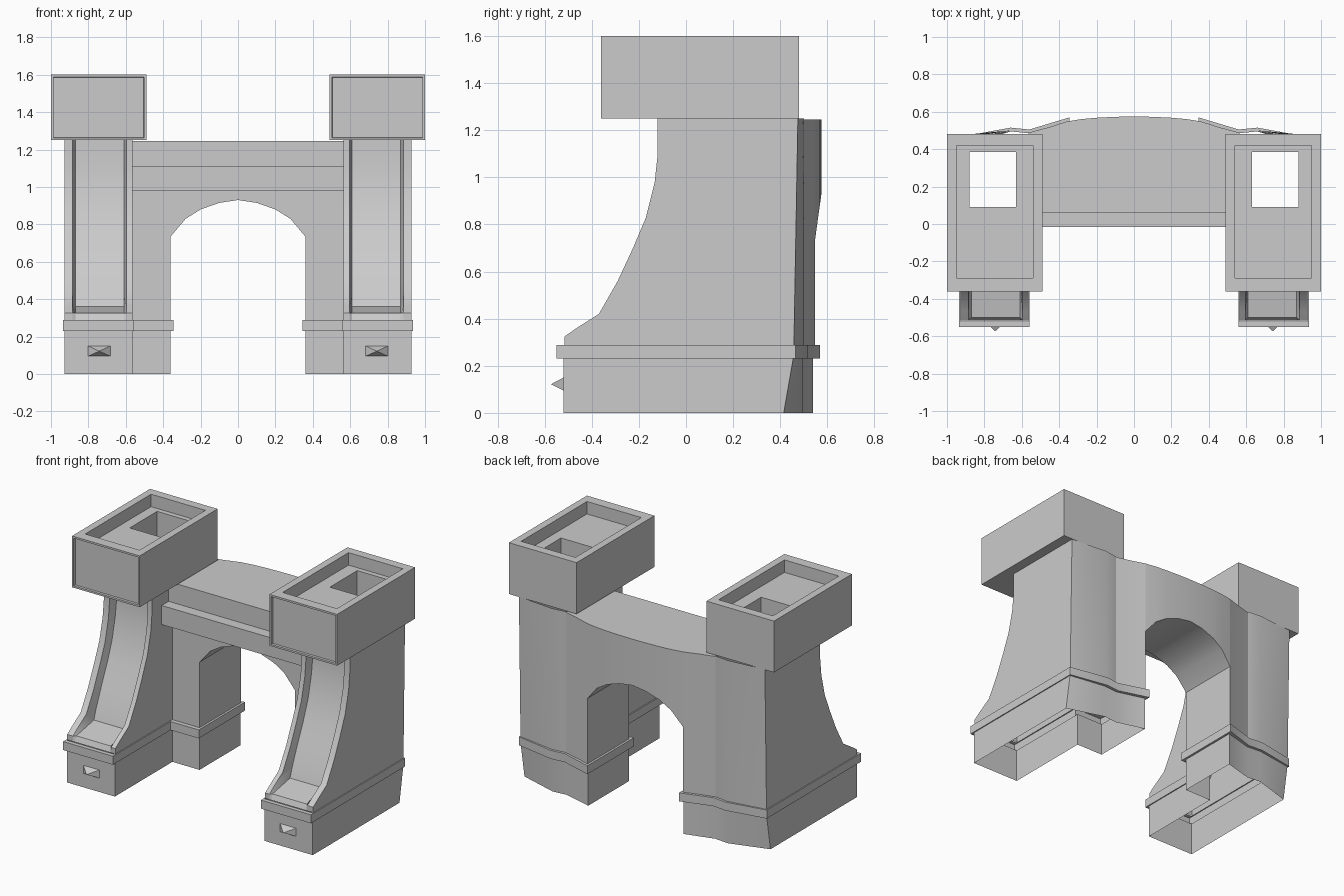
import bpy, bmesh
from math import radians

if "Cube" in bpy.data.objects:
    bpy.data.objects.remove(bpy.data.objects["Cube"])


def loft(name, loops, close=False, panel=False, cap=False):
    """Skin equal-length point loops in order, then mirror the part across x = 0."""
    bm = bmesh.new()
    rings = [[bm.verts.new(p) for p in loop] for loop in loops]
    n = len(rings[0])
    pairs = list(zip(rings, rings[1:])) + ([(rings[-1], rings[0])] if close else [])
    faces = []
    for a, b in pairs:
        for i in range(n):
            j = (i + 1) % n
            faces.append(bm.faces.new((a[i], a[j], b[j], b[i])))
    if cap:
        bm.faces.new(rings[-1])
    bm.normal_update()
    flat = [f for f in bm.faces if f.calc_area() < 1e-6]
    bmesh.ops.delete(bm, geom=flat, context='FACES')
    bmesh.ops.remove_doubles(bm, verts=bm.verts[:], dist=1e-5)
    bmesh.ops.recalc_face_normals(bm, faces=bm.faces[:])
    if panel:  # sunken panel on the front face
        front = min(bm.faces, key=lambda f: f.calc_center_median().y)
        bmesh.ops.inset_individual(bm, faces=[front], thickness=0.018, depth=0)
        bmesh.ops.inset_individual(bm, faces=[front], thickness=0.002, depth=-0.015)
    me = bpy.data.meshes.new(name)
    bm.to_mesh(me)
    bm.free()
    ob = bpy.data.objects.new(name, me)
    bpy.context.collection.objects.link(ob)
    ob.modifiers.new("mirror", 'MIRROR')
    bpy.ops.object.select_all(action='DESELECT')
    ob.select_set(True)
    bpy.context.view_layer.objects.active = ob
    bpy.ops.object.shade_smooth_by_angle(angle=radians(28))
    return ob


def rect(x0, x1, y0, y1, z):
    return [(x0, y0, z), (x1, y0, z), (x1, y1, z), (x0, y1, z)]


# L-shaped plinth under pillar and arch jamb, with a projecting band, open below
plan = [(.565, -.52), (.928, -.52), (.928, .455), (.66, .495), (.56, .485),
        (.36, .54), (.36, .10), (.565, .10)]
push = [(-.007, -.03), (.007, -.03), (.007, .01), (0, .02), (0, .02),
        (-.015, .03), (-.015, -.03), (-.007, -.03)]


def plinth_loop(z, o, back=0):
    pts = [(x + o * dx, y + o * dy, z) for (x, y), (dx, dy) in zip(plan, push)]
    x, y, _ = pts[2]
    pts[2] = (x, y + back, z)
    return pts


loft("plinth", [plinth_loop(0, 0, -.04), plinth_loop(.23, 0), plinth_loop(.23, 1),
                plinth_loop(.288, 1), plinth_loop(.288, 0)])

# Buttress pillar: (height, rib front, channel floor) with a swept front channel
levels = [(.288, -.515, -.515), (.325, -.515, -.50), (.36, -.465, -.31), (.42, -.37, -.29),
          (.56, -.29, -.23), (.70, -.225, -.165), (.83, -.17, -.115),
          (.98, -.133, -.08), (1.10, -.12, -.065), (1.25, -.12, -.065)]
loops = []
for z, f, c in levels:
    t = (z - .288) / .962
    loops.append([(.565, f, z), (.597, f, z), (.61, c, z), (.87, c, z), (.885, f, z), (.928, f, z),
                  (.928, .458 + .017 * t, z), (.66, .50, z), (.565, .488, z)])
loft("buttress_pillar", loops)

# Box on top of the pillar: sunken tray with a square shaft through its floor
X, Y = (.49, 1.0), (-.36, .48)
hole = (.63, .88, .09, .385)
loft("top_box", [rect(*X, *Y, 1.25), rect(*X, *Y, 1.60), rect(.54, .95, -.29, .42, 1.60),
                 rect(.54, .95, -.29, .42, 1.515), rect(*hole, 1.515), rect(*hole, 1.25)],
     close=True, panel=True)

# Arch wall with bowed back: (x, underside height, back y)
stations = [(0, .93, .575), (.10, .915, .573), (.20, .88, .568), (.28, .83, .561),
            (.36, .735, .548), (.36, .288, .548), (.46, .288, .516), (.565, .288, .488)]
loft("arch_wall", [[(x, .10, z), (x, .10, 1.245), (x, b, 1.245), (x, b, z)]
                   for x, z, b in stations])

# Stepped parapet ledge on the front of the arch
ledge = [(.10, .98), (-.015, .98), (-.015, 1.11), (.06, 1.11), (.06, 1.245), (.10, 1.245)]
loft("parapet_ledge", [[(x, y, z) for y, z in ledge] for x in (0, .565)])

# Pyramid stud on the plinth front
stud = [(.682, .095), (.802, .095), (.802, .15), (.682, .15)]
loft("stud", [[(x, -.52, z) for x, z in stud], [(.742, -.573, .122)] * 4])
